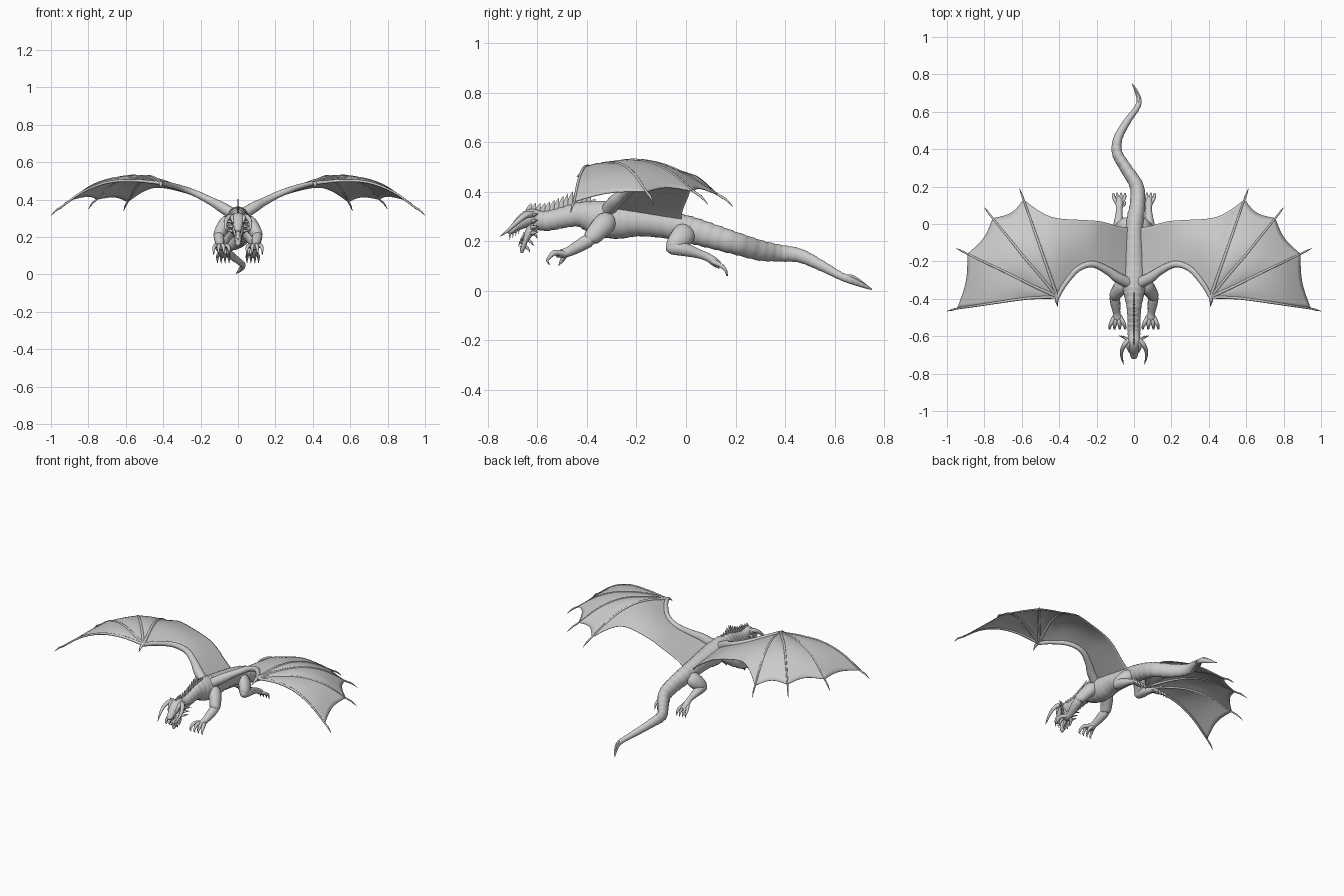
import bpy, bmesh, math
from mathutils import Vector


def at(pts, t):
    """Point on a smooth curve through pts (any dimension), t in 0..1."""
    n = len(pts) - 1
    i = min(int(t * n), n - 1)
    f = t * n - i
    p0, p1, p2, p3 = (pts[max(i - 1, 0)], pts[i], pts[i + 1], pts[min(i + 2, n)])
    return [0.5 * (2 * b + (c - a) * f + (2 * a - 5 * b + 4 * c - d) * f * f
                   + (3 * b - a - 3 * c + d) * f ** 3) for a, b, c, d in zip(p0, p1, p2, p3)]


def finish(name, bm, mirror=False, thick=0):
    bmesh.ops.remove_doubles(bm, verts=bm.verts, dist=0.0003)
    bmesh.ops.recalc_face_normals(bm, faces=bm.faces)
    me = bpy.data.meshes.new(name)
    bm.to_mesh(me)
    bm.free()
    me.shade_smooth()
    me.set_sharp_from_angle(angle=math.radians(50))
    ob = bpy.data.objects.new(name, me)
    bpy.context.collection.objects.link(ob)
    if thick:
        m = ob.modifiers.new("thickness", 'SOLIDIFY')
        m.thickness, m.offset = thick, 0
    if mirror:
        ob.modifiers.new("mirror", 'MIRROR')
    return ob


def add_grid(bm, rows):
    vs = [[bm.verts.new(p) for p in r] for r in rows]
    for a, b in zip(vs, vs[1:]):
        for j in range(len(a) - 1):
            bm.faces.new((a[j], a[j + 1], b[j + 1], b[j]))


def add_tube(bm, pts, n=14, sides=10, ridge=None):
    """Tapered tube; every point is x, y, z, half width, half height."""
    pts = [tuple(p) if len(p) == 5 else tuple(p) + (p[3],) for p in pts]
    cs = [at(pts, i / n) for i in range(n + 1)]
    side, rings = None, []
    for i, c in enumerate(cs):
        t = (Vector(cs[min(i + 1, n)][:3]) - Vector(cs[max(i - 1, 0)][:3])).normalized()
        if side is None:
            side = Vector((1, 0, 0)) if abs(t.x) < 0.8 else Vector((0, 1, 0))
        side = (side - t * side.dot(t)).normalized()
        up = side.cross(t)
        k = ridge(i, c) if ridge else 1
        rings.append([bm.verts.new(Vector(c[:3])
                      + side * math.cos(a) * max(c[3], .0008) * k
                      + up * math.sin(a) * max(c[4], .0008) * k)
                      for a in (2 * math.pi * s / sides for s in range(sides))])
    for a, b in zip(rings, rings[1:]):
        for j in range(sides):
            q = (j + 1) % sides
            bm.faces.new((a[j], a[q], b[q], b[j]))
    bm.faces.new(rings[0])
    bm.faces.new(rings[-1])


def tubes(name, groups, mirror=False, **kw):
    bm = bmesh.new()
    for g in groups:
        add_tube(bm, g, **kw)
    return finish(name, bm, mirror)


# Body, neck and winding tail with overlapping scale rings
BODY = [(0, -.625, .295, .032, .035), (0, -.57, .282, .034, .04), (0, -.50, .295, .035, .042),
        (0, -.43, .308, .042, .05), (0, -.36, .295, .058, .07), (0, -.28, .282, .066, .072),
        (0, -.19, .28, .058, .06), (0, -.08, .267, .05, .055), (.005, .01, .248, .047, .054),
        (.018, .10, .222, .042, .05), (.015, .2, .192, .037, .045), (-.045, .3, .163, .031, .041),
        (-.09, .38, .152, .028, .034), (-.085, .46, .142, .024, .028), (-.035, .55, .1, .019, .021),
        (.015, .62, .062, .015, .016), (.027, .66, .045, .013, .015), (.012, .71, .024, .009, .01),
        (-.01, .75, .006, .002, .003)]


def scales(i, c):
    depth = .02 if -.38 < c[1] < -.02 else .06
    return 1 + depth * ((i % 5) / 4 - .5)


tubes("body", [BODY], n=210, sides=24, ridge=scales)

# Tail barb
tubes("tail_barb", [[(.027, .645, .05, .008, .012), (.026, .665, .056, .007, .011),
                     (.015, .70, .04, .005, .007), (-.005, .74, .016, .001)]])

# Back crest: flat blades leaning backwards
crest = []
for k in range(15):
    y = -.635 + k * .0185
    b = min((at(BODY, j / 400) for j in range(140)), key=lambda p: abs(p[1] - y))
    z = b[2] + b[4] - .012
    h = .035 + .035 * (k / 10) if k < 11 else .065 - .012 * (k - 10)
    crest.append([(0, y, z, .005, .014), (0, y + .003, z + h * .55, .003, .009),
                  (0, y + .01, z + h, .0008, .001)])
tubes("back_crest", crest, n=6, sides=8)

# Head: skull with muzzle, hanging lower jaw, tongue
tubes("skull", [[(0, -.59, .292, .026, .03), (0, -.625, .296, .038, .036), (0, -.66, .28, .034, .029),
                 (0, -.69, .257, .023, .019), (0, -.71, .24, .018, .014), (0, -.718, .232, .006, .006)]],
      n=20, sides=16)
tubes("lower_jaw", [[(0, -.605, .275, .028, .026), (0, -.63, .24, .028, .02), (0, -.648, .205, .021, .012),
                     (0, -.66, .172, .017, .01), (0, -.664, .153, .006, .005)]], n=18, sides=14)
tubes("tongue", [[(0, -.65, .235, .011, .006), (0, -.665, .205, .01, .005), (0, -.675, .185, .002, .002)]])

# Horns, brows, cheek spikes and teeth
tubes("horn", [[(.028, -.62, .31, .014), (.05, -.645, .307, .013), (.066, -.68, .28, .010),
                (.064, -.72, .243, .006), (.055, -.75, .22, .001)]], True)
tubes("brow", [[(.022, -.632, .318, .006), (.031, -.655, .304, .01), (.025, -.685, .275, .004)]], True)
cheek = [[(.026, -.62, z, .010), (.045, -.612, z + .003, .007), (.062 + dx, -.597, z + .006, .001)]
         for z, dx in ((.305, .015), (.28, .018), (.255, .006), (.232, -.004))]
tubes("cheek_spike", cheek, True, n=6, sides=8)
tubes("chin_spike", [[(0, y, z, .007), (0, y + .012, z - .01, .005), (0, y + .02, z - .024, .001)]
                     for y, z in ((-.62, .235), (-.636, .205), (-.65, .18))], n=5, sides=8)
teeth = [[(.017 - .002 * k, -.675 - .012 * k, .25 - .008 * k, .004),
          (.016 - .002 * k, -.676 - .012 * k, .23 - .008 * k, .0008)] for k in range(4)]
teeth += [[(.017 - .002 * k, -.655 - .004 * k, .205 - .014 * k, .003),
           (.016 - .002 * k, -.67 - .004 * k, .21 - .014 * k, .0008)] for k in range(3)]
tubes("tooth", teeth, True, n=3, sides=6)

# Front legs
tubes("front_leg", [[(.03, -.305, .295, .025), (.06, -.325, .275, .038, .044), (.088, -.36, .238, .034, .04),
                     (.103, -.385, .208, .029, .031), (.105, -.39, .192, .012)],
                    [(.103, -.365, .205, .014), (.103, -.39, .204, .027), (.099, -.43, .182, .026),
                     (.093, -.475, .158, .02), (.09, -.505, .15, .024, .017), (.088, -.525, .145, .012, .01)]],
      True, n=18, sides=14)
fingers = [[(.09 + dx * .35, -.495, .15, .012), (.09 + dx * .8, -.53, .154, .011),
            (.09 + dx, -.55, .138, .008), (.09 + dx, -.56, .121, .005), (.09 + dx, -.55, .105, .001)]
           for dx in (-.042, -.014, .014, .04)]
fingers.append([(.085, -.485, .145, .011), (.07, -.50, .125, .009), (.066, -.515, .10, .001)])
tubes("front_toe", fingers, True)

# Back legs
tubes("back_leg", [[(.02, .01, .25, .02, .028), (.045, -.005, .232, .034, .046), (.072, -.032, .2, .034, .043),
                    (.082, -.058, .176, .028, .031), (.084, -.075, .165, .012)],
                   [(.083, -.08, .175, .012), (.083, -.058, .174, .027), (.083, -.01, .168, .028),
                    (.08, .05, .15, .019), (.079, .085, .137, .017), (.079, .115, .118, .02, .017),
                    (.079, .14, .098, .012)]], True, n=18, sides=14)
toes = [[(.079 + dx * .4, .11, .118, .011), (.079 + dx, .14, .103, .009),
         (.079 + dx * 1.1, .16, .083, .006), (.079 + dx * 1.1, .17 - abs(dx) * .2, .06, .001)]
        for dx in (-.028, -.009, .01, .028)]
toes.append([(.07, .095, .125, .01), (.05, .105, .112, .007), (.045, .12, .095, .001)])
tubes("back_toe", toes, True)

# Wings: arm edge, trailing edge and finger lines that span the membrane
ARM = [(.03, -.315, .325), (.09, -.285, .362), (.14, -.25, .39), (.22, -.215, .43),
       (.30, -.24, .46), (.37, -.32, .48), (.41, -.39, .488)]
TRAIL = [(.03, -.02, .285), (.085, -.012, .33), (.17, .012, .388), (.25, .02, .427),
         (.41, .03, .465), (.50, .065, .447), (.59, .13, .388)]
WRIST = ARM[-1]


def inner(s, v):
    p = Vector(at(ARM, s)).lerp(Vector(at(TRAIL, s)), v)
    p.z += .08 * s ** 3 * math.sin(math.pi * v)
    return p


FINGERS = [[WRIST, (.56, -.396, .502), (.70, -.415, .492), (.83, -.435, .442), (.945, -.452, .36)],
           [WRIST, (.53, -.335, .512), (.66, -.27, .513), (.78, -.213, .475), (.89, -.16, .40)],
           [WRIST, (.495, -.285, .518), (.585, -.18, .525), (.67, -.075, .487), (.755, .03, .402)],
           [tuple(inner(1, v / 8)) for v in range(9)]]
CLAWS = [(1, -.466, .315), (.95, -.13, .35), (.80, .088, .35), (.612, .19, .34)]

bm = bmesh.new()
add_grid(bm, [[inner(s / 28, v / 20) for v in range(21)] for s in range(29)])
for A, B in zip(FINGERS, FINGERS[1:]):
    rows = []
    for j in range(13):
        u = j / 12
        dip = 1 - .06 * 4 * u * (1 - u)
        rows.append([])
        for i in range(21):
            t = i / 20 * dip
            p = Vector(at(A, t)).lerp(Vector(at(B, t)), u)
            p.z += .006 * math.sin(math.pi * u) * math.sin(math.pi * t)
            rows[-1].append(p)
    add_grid(bm, rows)
finish("wing_membrane", bm, True, .004)

# Wing arm, finger bones with claws, thumb claw
tubes("wing_arm", [[p + (r,) for p, r in zip(ARM, (.03, .028, .022, .018, .016, .014, .012))]],
      True, n=36, sides=14)
bones = []
for F, c in zip(FINGERS, CLAWS):
    e = F[-1]
    mid = tuple((a + b) / 2 + d for a, b, d in zip(e, c, (0, 0, .006)))
    bones.append([tuple(p) + (.009 - .004 * k / (len(F) - 1),) for k, p in enumerate(F)]
                 + [mid + (.005,), c + (.001,)])
tubes("wing_finger", bones, True, n=40, sides=8)
tubes("thumb_claw", [[(.41, -.38, .488, .012), (.413, -.41, .484, .009), (.408, -.442, .46, .001)]], True)
